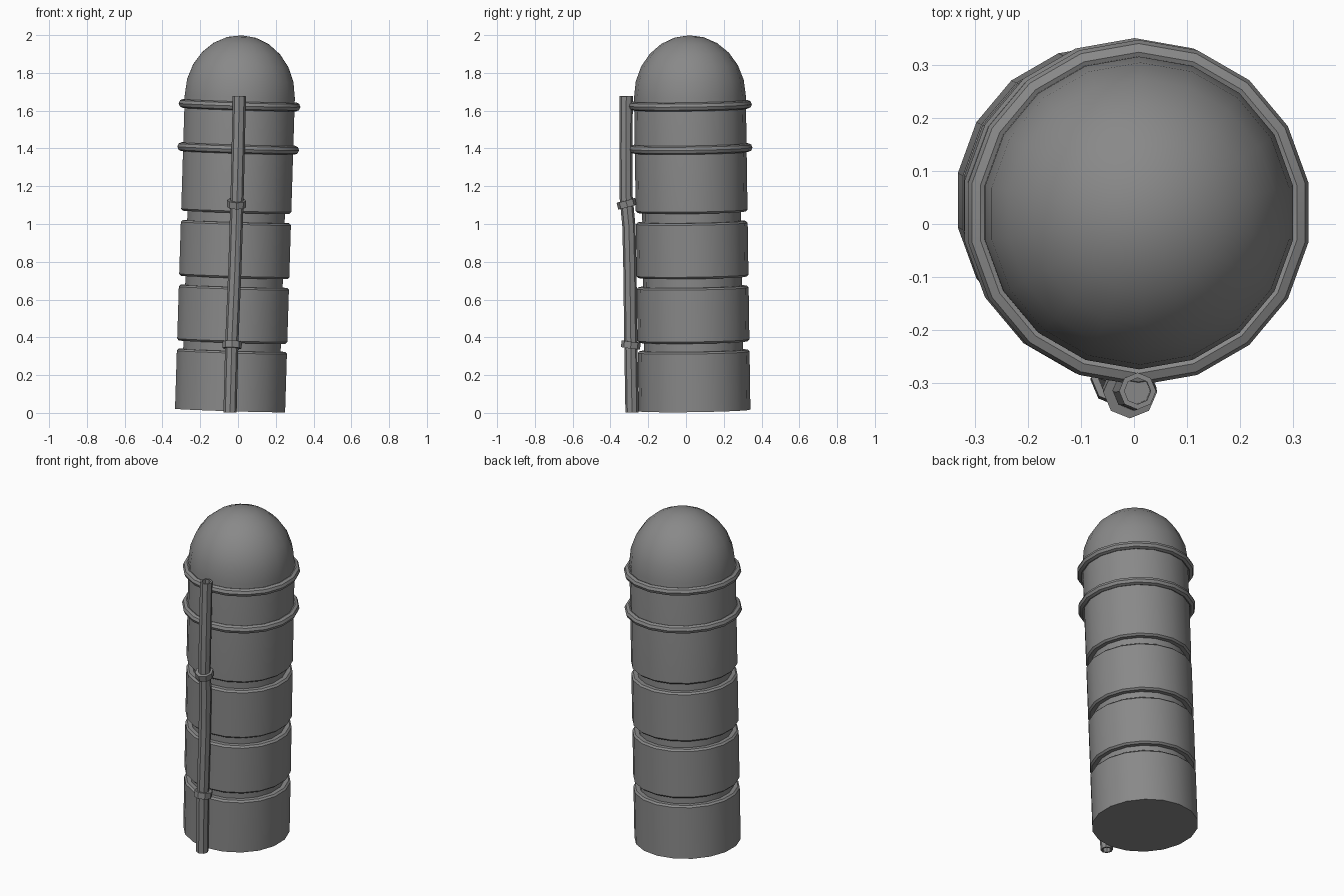
import bpy, bmesh
from math import pi, sin, cos, radians
from mathutils import Matrix, Vector

if "Cube" in bpy.data.objects:
    bpy.data.objects.remove(bpy.data.objects["Cube"])

metal = bpy.data.materials.new("dull grey metal")
metal.use_nodes = True
GREY = (0.25, 0.25, 0.25, 1)
metal.diffuse_color = GREY
metal.node_tree.nodes["Principled BSDF"].inputs["Base Color"].default_value = GREY

# The whole silo leans slightly
LEAN = (Matrix.Translation((-0.042, 0.045, 0.013))
        @ Matrix.Rotation(0.0145, 4, 'X') @ Matrix.Rotation(0.031, 4, 'Y'))


def finish(name, bm, local=Matrix()):
    bmesh.ops.recalc_face_normals(bm, faces=bm.faces)
    bm.transform(LEAN @ local)
    mesh = bpy.data.meshes.new(name)
    bm.to_mesh(mesh)
    bm.free()
    mesh.materials.append(metal)
    ob = bpy.data.objects.new(name, mesh)
    bpy.context.collection.objects.link(ob)
    bpy.ops.object.select_all(action='DESELECT')
    ob.select_set(True)
    bpy.context.view_layer.objects.active = ob
    bpy.ops.object.shade_smooth_by_angle(angle=radians(30))
    return ob


def skin(bm, loops, closed=False):
    """Bridge equal loops of vertices with quads."""
    n = len(loops[0])
    pairs = list(zip(loops, loops[1:])) + ([(loops[-1], loops[0])] if closed else [])
    for a, b in pairs:
        for i in range(n):
            j = (i + 1) % n
            bm.faces.new((a[i], a[j], b[j], b[i]))


def circle(bm, r, z, sides, centre=(0, 0), start=pi / 2):
    return [bm.verts.new((centre[0] + r * cos(start + 2 * pi * i / sides),
                          centre[1] + r * sin(start + 2 * pi * i / sides), z))
            for i in range(sides)]


# Tank: bevelled drums, narrow necks and a dome, turned from one profile
SIDES, R, NECK, BEV = 18, 0.296, 0.262, 0.01
DOME_Z, DOME_H = 1.663, 0.324
profile = [(R, 0)]
for low, high in ((0.318, 0.362), (0.657, 0.705), (1.0, 1.05)):
    profile += [(R, low - BEV), (R - BEV, low), (NECK, low),
                (NECK, high), (R - BEV, high), (R, high + BEV)]
profile += [(R * cos(a), DOME_Z + DOME_H * sin(a))
            for a in (radians(15 * k) for k in range(6))]
bm = bmesh.new()
loops = [circle(bm, r, z, SIDES) for r, z in profile]
skin(bm, loops)
bm.faces.new(loops[0])
tip = bm.verts.new((0, 0, DOME_Z + DOME_H))
for i in range(SIDES):
    bm.faces.new((loops[-1][i], loops[-1][(i + 1) % SIDES], tip))
finish("domed_tank", bm)

# Two round hoops near the top
for name, z in (("lower_hoop", 1.388), ("upper_hoop", 1.617)):
    bm = bmesh.new()
    skin(bm, [circle(bm, 0.304 + 0.023 * cos(k * pi / 4), z + 0.023 * sin(k * pi / 4), SIDES)
              for k in range(8)], closed=True)
    finish(name, bm)

# Slightly crooked pipe up the front, with recessed ends
PIPE_Y = -0.331
path = [(0, 0, -0.006), (-0.002, -0.001, 0.37), (0.002, 0.0, 0.75), (0.002, -0.002, 0.98),
        (0.002, -0.015, 1.14), (0.0, -0.012, 1.4), (-0.003, -0.006, 1.67)]
bm = bmesh.new()
END, WALL, DEEP = 0.025, 0.035, 0.04
rings = [circle(bm, WALL, z, 8, (x, PIPE_Y + y)) for x, y, z in path]
for end, step in ((0, DEEP), (-1, -DEEP)):
    x, y, z = path[end]
    rim = circle(bm, END, z, 8, (x, PIPE_Y + y))
    floor = circle(bm, END, z + step, 8, (x, PIPE_Y + y))
    skin(bm, [rings[end], rim, floor])
    bm.faces.new(floor)
skin(bm, rings)
finish("front_pipe", bm)

# Tilted collars around the pipe
for name, y, z, tilt in (("lower_collar", -0.001, 0.352, -8), ("upper_collar", -0.012, 1.1, 14)):
    bm = bmesh.new()
    bmesh.ops.create_cone(bm, cap_ends=True, segments=8, radius1=0.051, radius2=0.051, depth=0.036)
    finish(name, bm, Matrix.Translation((0, PIPE_Y + y, z)) @ Matrix.Rotation(radians(tilt), 4, 'X'))
